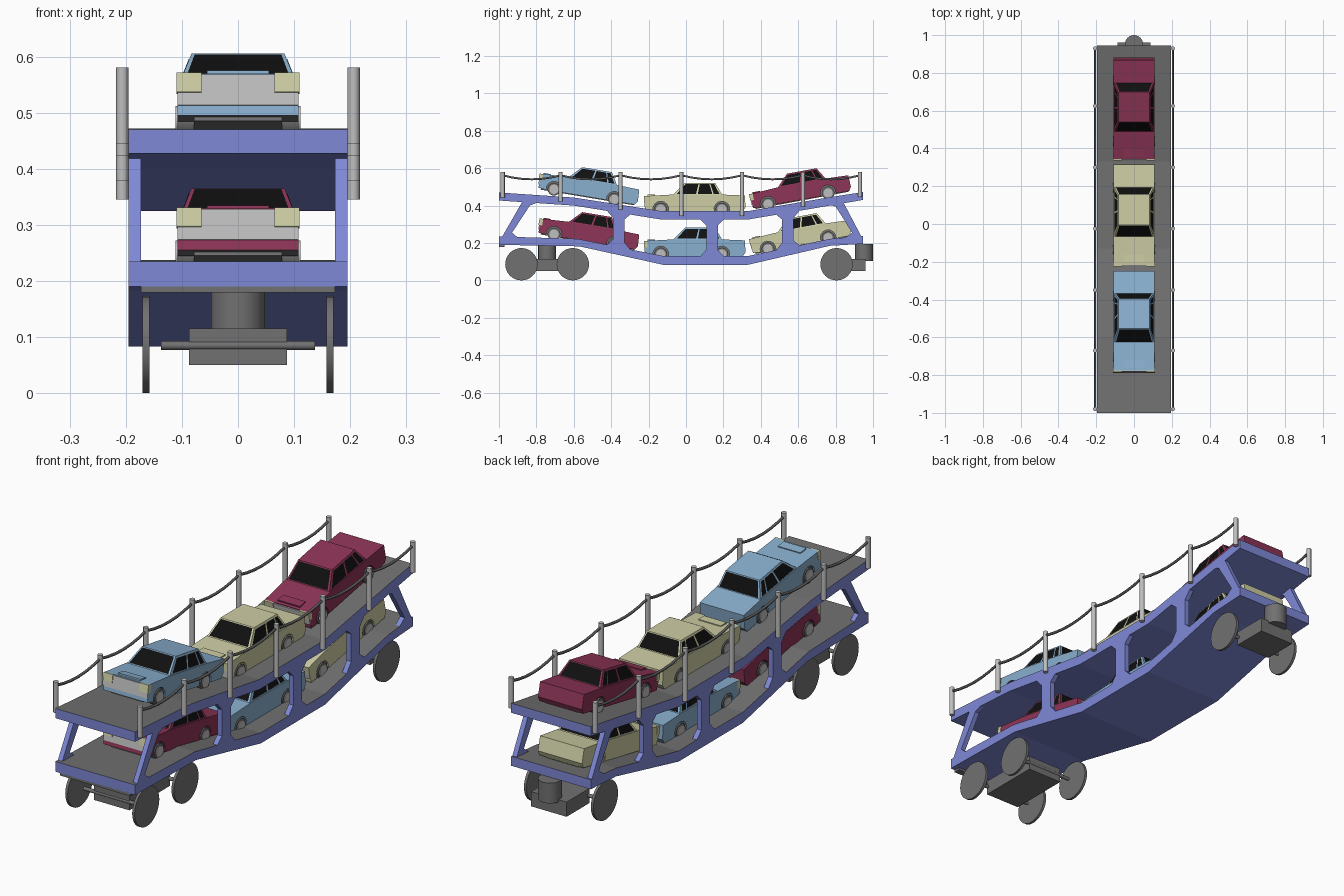
import bpy, bmesh, math
from mathutils import Vector, Matrix

if "Cube" in bpy.data.objects:
    bpy.data.objects.remove(bpy.data.objects["Cube"])


def mat(name, r, g, b):
    m = bpy.data.materials.new(name)
    m.diffuse_color = (r, g, b, 1)
    m.use_nodes = True
    m.node_tree.nodes["Principled BSDF"].inputs["Base Color"].default_value = m.diffuse_color
    return m


FRAME = mat("frame_blue", 0.21, 0.25, 0.68)
GREY = mat("steel_grey", 0.165, 0.165, 0.165)
DARK = mat("rope_grey", 0.11, 0.11, 0.11)
SILVER = mat("silver", 0.52, 0.52, 0.52)
BLACK = mat("glass_black", 0.005, 0.005, 0.005)
RED = mat("car_red", 0.27, 0.035, 0.095)
BLUE = mat("car_blue", 0.25, 0.43, 0.62)
CREAM = mat("car_cream", 0.62, 0.62, 0.38)


def finish(bm, name, mats, M=None):
    me = bpy.data.meshes.new(name)
    bm.to_mesh(me)
    bm.free()
    for m in mats:
        me.materials.append(m)
    ob = bpy.data.objects.new(name, me)
    bpy.context.collection.objects.link(ob)
    if M:
        ob.matrix_world = M
    return ob


def extrude_yz(name, prof, x0, x1, mats, rule=None, M=None):
    """Side profile (y, z) extruded from x0 to x1; rule(normal) picks the material."""
    bm = bmesh.new()
    f = bm.faces.new([bm.verts.new((x0, y, z)) for y, z in prof])
    r = bmesh.ops.extrude_face_region(bm, geom=[f])
    for v in r["geom"]:
        if isinstance(v, bmesh.types.BMVert):
            v.co.x = x1
    bmesh.ops.recalc_face_normals(bm, faces=bm.faces)
    if rule:
        for f in bm.faces:
            f.material_index = rule(f.normal)
    return finish(bm, name, mats, M)


def box(name, x0, x1, y0, y1, z0, z1, m, M=None):
    return extrude_yz(name, [(y0, z0), (y1, z0), (y1, z1), (y0, z1)], x0, x1, [m], None, M)


def cyl(name, c, r, depth, axis, m, n=24, M=None):
    bm = bmesh.new()
    bmesh.ops.create_cone(bm, cap_ends=True, segments=n, radius1=r, radius2=r, depth=depth)
    R = Matrix.Rotation(math.pi / 2, 4, 'Y') if axis == 'X' else Matrix()
    bm.transform(Matrix.Translation(c) @ R)
    for f in bm.faces:
        f.smooth = len(f.verts) == 4
    for e in bm.edges:
        e.smooth = not any(len(f.verts) > 4 for f in e.link_faces)
    return finish(bm, name, [m], M)


def lookup(line, y):
    for (ya, za), (yb, zb) in zip(line, line[1:]):
        if y <= yb:
            return za + (zb - za) * (y - ya) / (yb - ya)
    return line[-1][1]


# Decks: bent slabs, grey on top
upper = [(-1, .47), (-.6, .443), (-.13, .37), (.33, .37), (.77, .445), (.945, .472)]
upper_low = [(-1, .427), (-.6, .4), (-.13, .325), (.33, .325), (.77, .4), (.945, .43)]
lower = [(-1, .235), (-.58, .222), (-.12, .13), (.33, .13), (.77, .222), (.945, .237)]
lower_low = [(-1, .19), (-.57, .182), (-.12, .083), (.33, .083), (.77, .185), (.945, .195)]
W = .195
for name, top, low in (("upper_deck", upper, upper_low), ("lower_deck", lower, lower_low)):
    extrude_yz(name, top + low[::-1], -W, W, [FRAME, GREY], lambda n: 1 if n.z > .7 else 0)

# Side posts with gussets, and slanted end posts
for s in (-1, 1):
    xa, xb = s * .173, s * W
    for y in (-.36, .14, .545):
        w, g = .031, .035
        prof = []
        for dy, k in ((-w - g, 0), (w + g, 0), (w, g)):
            prof.append((y + dy, lookup(lower, y + dy) - .004 + k))
        for dy, k in ((w, g), (w + g, 0), (-w - g, 0), (-w, g)):
            prof.append((y + dy, lookup(upper_low, y + dy) + .004 - k))
        prof.append((y - w, lookup(lower, y - w) + g))
        extrude_yz("side_post", prof, xa, xb, [FRAME])
    extrude_yz("front_end_post", [(-.985, .23), (-.9, .23), (-.93, .255), (-.835, .4), (-.79, .418),
                                  (-.87, .43)], xa, xb, [FRAME])
    extrude_yz("rear_end_post", [(.94, .23), (.855, .23), (.888, .255), (.8, .395), (.765, .405),
                                 (.84, .42)], xa, xb, [FRAME])
box("front_bumper_bar", -.173, .173, -1, -.97, .179, .199, GREY)

# Railing: posts and sagging ropes
rail_y = (-.98, -.67, -.35, -.025, .3, .625, .93)
for s in (-1, 1):
    for y in rail_y:
        z0 = lookup(upper, y) - .025
        cyl("rail_post", (s * .206, y, (z0 + .58) / 2), .011, .58 - z0, 'Z', SILVER, 12)
    pts = []
    for a, b in zip(rail_y, rail_y[1:]):
        for i in range(6):
            t = i / 6
            pts.append((s * .206, a + (b - a) * t, .562 - .08 * .27 * t * (1 - t) * 4))
    pts.append((s * .206, rail_y[-1], .562))
    cu = bpy.data.curves.new("rail_rope", 'CURVE')
    cu.dimensions = '3D'
    cu.bevel_depth = .006
    cu.bevel_resolution = 1
    sp = cu.splines.new('POLY')
    sp.points.add(len(pts) - 1)
    for p, co in zip(sp.points, pts):
        p.co = (*co, 1)
    cu.materials.append(DARK)
    ob = bpy.data.objects.new("rail_rope", cu)
    bpy.context.collection.objects.link(ob)
    bpy.context.view_layer.objects.active = ob
    ob.select_set(True)
    bpy.ops.object.convert(target='MESH')
    ob.select_set(False)

# Bogies: two axles in front, one at the rear
for y0, y1, pivot, axles in ((-.885, -.6, -.742, (-.88, -.605)), (.8, .96, .952, (.805,))):
    box("bogie_block", -.087, .087, y0, y1, .05, .115, GREY)
    cyl("bogie_pivot", (0, pivot, .15), .048, .09, 'Z', GREY)
    for y in axles:
        cyl("bogie_axle", (0, y, .085), .008, .275, 'X', GREY, 12)
        for s in (-1, 1):
            cyl("bogie_wheel", (s * .164, y, .0865), .0865, .012, 'X', GREY, 32)


def glass(bm, corners, u0, u1, v0, v1):
    """Patch of a quad (bottom a-b, top d-c), lifted slightly off it."""
    a, b, c, d = corners
    n = (b - a).cross(d - a).normalized() * .0015
    P = lambda u, v: a.lerp(b, u).lerp(d.lerp(c, u), v) + n
    f = bm.faces.new([bm.verts.new(P(u, v)) for u, v in ((u0, v0), (u1, v0), (u1, v1), (u0, v1))])
    f.material_index = 1


def car(paint, y, z, tilt):
    M = Matrix.Translation((0, y, z)) @ Matrix.Rotation(math.radians(tilt), 4, 'X')
    hw, wy = .108, (-.185, .142)
    # body side profile with wheel arches
    prof = [(-.268, .004)]
    for w in wy:
        prof += [(w + .042 * math.cos(a), max(0, .01 + .042 * math.sin(a)))
                 for a in (math.pi * (1.08 - i * 1.16 / 8) for i in range(9))]
    prof += [(.255, 0), (.268, .02), (.265, .083), (.14, .088), (-.12, .088), (-.268, .08)]
    extrude_yz("car_body", prof, -hw, hw, [paint, GREY], lambda n: 1 if n.z < -.6 else 0, M)
    box("car_chassis", -.078, .078, -.255, .25, -.004, .06, GREY, M)
    box("car_hood_bulge", -.055, .055, -.255, -.215, .07, .087, paint, M)
    # front face plates
    box("car_grille", -hw, hw, -.272, -.266, .022, .077, SILVER, M)
    for s in (-1, 1):
        box("car_headlight", s * .065, s * (hw + .002), -.275, -.255, .045, .08, CREAM, M)
    # cabin with windows
    bm = bmesh.new()
    base = [Vector(p) for p in ((-.105, -.12, .085), (.105, -.12, .085), (.105, .145, .085), (-.105, .145, .085))]
    roof = [Vector(p) for p in ((-.083, -.055, .151), (.083, -.055, .151), (.083, .105, .151), (-.083, .105, .151))]
    vb, vr = [bm.verts.new(p) for p in base], [bm.verts.new(p) for p in roof]
    bm.faces.new(vr)
    for i in range(4):
        j = (i + 1) % 4
        bm.faces.new((vb[i], vb[j], vr[j], vr[i]))
        quad = (base[i], base[j], roof[j], roof[i])
        if i % 2 == 0:
            glass(bm, quad, .04, .96, .08, .95)
        else:
            for u0, u1 in ((.06, .46), (.5, .8), (.83, .95)) if i == 1 else ((.05, .17), (.2, .5), (.54, .94)):
                glass(bm, quad, u0, u1, .1, .88)
    finish(bm, "car_cabin", [paint, BLACK], M)
    # wheels
    for w in wy:
        for s in (-1, 1):
            cyl("car_tyre", (s * .093, w, .01), .034, .03, 'X', GREY, 20, M)
            cyl("car_hub", (s * .1, w, .01), .025, .022, 'X', SILVER, 16, M)


# Cars on both decks
for paints, dz in (((BLUE, CREAM, RED), 0), ((RED, BLUE, CREAM), -.24)):
    for paint, y, z, tilt in zip(paints, (-.525, .05, .622), (.447, .371, .432), (-9.5, 0, 10.5)):
        car(paint, y, z + dz, tilt)
